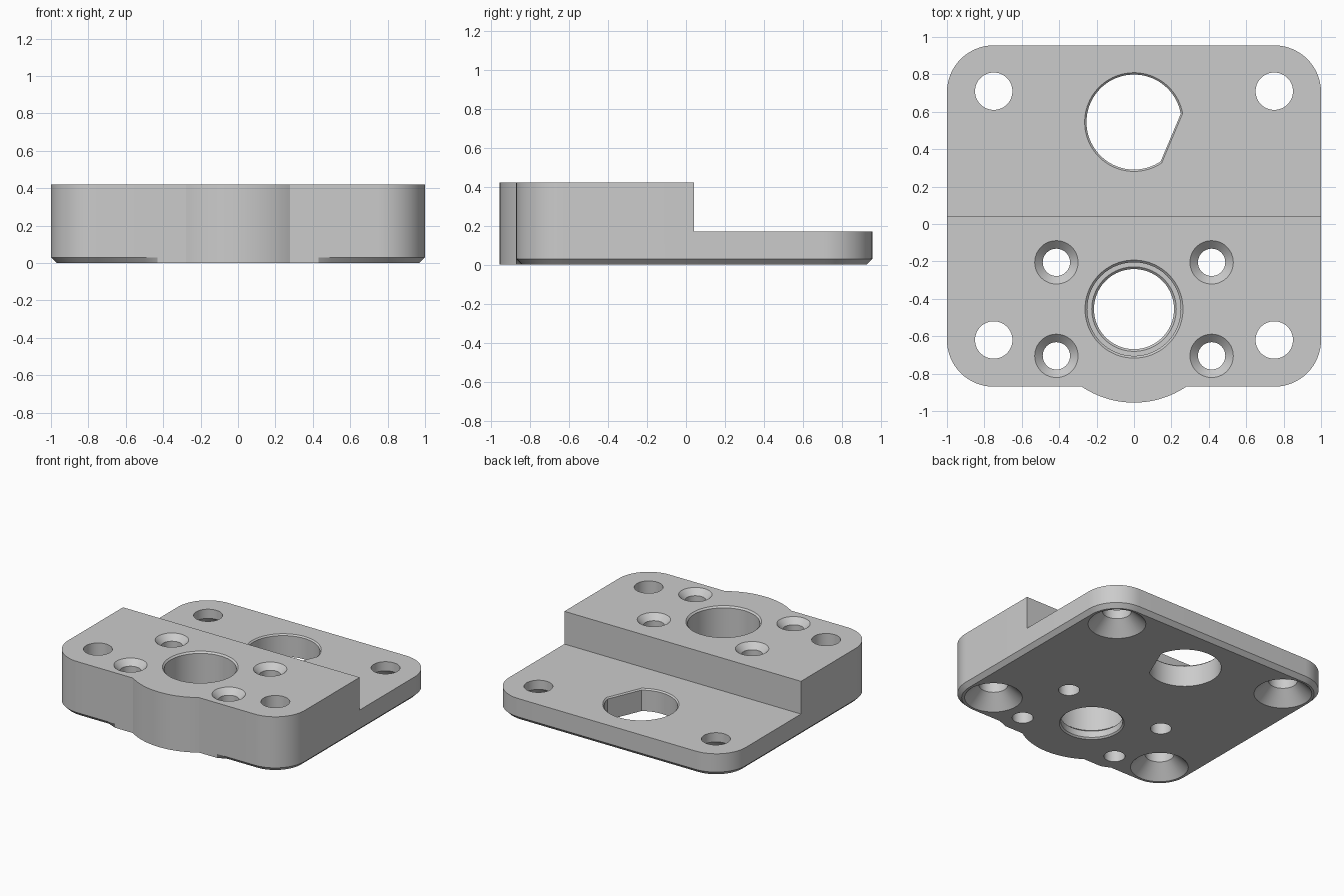
import bpy, bmesh, math
from math import cos, sin, pi

if "Cube" in bpy.data.objects:
    bpy.data.objects.remove(bpy.data.objects["Cube"])

TOP, STEP = 0.42, 0.17        # heights of the thick and thin halves


def arc(cx, cy, r, a0, a1, n):
    return [(cx + r * cos(a0 + (a1 - a0) * i / n),
             cy + r * sin(a0 + (a1 - a0) * i / n)) for i in range(n + 1)]


def loft(bm, rings):
    """Closed solid through stacked rings: [(points, z), ...]"""
    vs = [[bm.verts.new((x, y, z)) for x, y in pts] for pts, z in rings]
    n = len(vs[0])
    for a, b in zip(vs, vs[1:]):
        for i in range(n):
            j = (i + 1) % n
            bm.faces.new((a[i], a[j], b[j], b[i]))
    bm.faces.new(vs[0][::-1])
    bm.faces.new(vs[-1])


def revolve(bm, cx, cy, profile, n=64):
    """Round cutter from (radius, height) pairs"""
    loft(bm, [(arc(cx, cy, r, 0, 2 * pi, n)[:-1], z) for r, z in profile])


def make(name, bm):
    bmesh.ops.recalc_face_normals(bm, faces=bm.faces[:])
    me = bpy.data.meshes.new(name)
    bm.to_mesh(me)
    bm.free()
    ob = bpy.data.objects.new(name, me)
    bpy.context.collection.objects.link(ob)
    return ob


def outline(inset):
    """Plate outline; the inset fades out beside the front bulge"""
    r = 0.25 - inset
    pts = arc(0.75, -0.62, r, -pi / 2, 0, 16)
    pts += arc(0.75, 0.705, r, 0, pi / 2, 16)
    pts += arc(-0.75, 0.705, r, pi / 2, pi, 16)
    pts += arc(-0.75, -0.62, r, pi, 1.5 * pi, 16)
    pts += [(-0.5, -0.87 + inset), (-0.43, -0.87)]
    half = math.acos(0.83)
    pts += arc(0, -0.455, 0.5, -pi / 2 - half, -pi / 2 + half, 24)
    pts += [(0.43, -0.87), (0.5, -0.87 + inset)]
    return pts


# Plate with chamfered lower edge
bm = bmesh.new()
loft(bm, [(outline(0.03), 0), (outline(0), 0.03), (outline(0), TOP)])
plate = make("mounting_plate", bm)

# Step cutter lowering the rear half
bm = bmesh.new()
loft(bm, [([(-1.2, 0.04), (1.2, 0.04), (1.2, 1.2), (-1.2, 1.2)], z) for z in (STEP, 0.6)])
step = make("step_cutter", bm)

# Hole cutters
bm = bmesh.new()
for sx in (-1, 1):
    for y in (-0.62, 0.71):      # corner holes, countersunk below
        revolve(bm, sx * 0.75, y, [(0.21, -0.01), (0.10, 0.10), (0.10, 0.5)])
    for y in (-0.705, -0.205):   # small screw holes, countersunk above
        revolve(bm, sx * 0.415, y, [(0.073, -0.05), (0.073, TOP - 0.043),
                                    (0.126, TOP + 0.01)], 48)
# Stepped front bore with chamfered rims
revolve(bm, 0, -0.455, [(0.235, -0.01), (0.214, 0.011), (0.214, 0.06), (0.226, 0.072),
                        (0.25, 0.0721), (0.25, TOP - 0.012), (0.272, TOP + 0.01)], 96)


# Rear bore with one flat side and a chamfered upper rim
def d_shape(r):
    return arc(0, 0.545, r, -0.40 + 0.575, -0.40 - 0.575 + 2 * pi, 72)


loft(bm, [(d_shape(0.254), -0.05), (d_shape(0.254), STEP - 0.01),
          (d_shape(0.274), STEP + 0.01)])
holes = make("hole_cutters", bm)

# Cut, bake and remove the helpers
for cutter in (step, holes):
    cutter.hide_render = True
    mod = plate.modifiers.new("cut", 'BOOLEAN')
    mod.operation = 'DIFFERENCE'
    mod.solver = 'EXACT'
    mod.object = cutter
deps = bpy.context.evaluated_depsgraph_get()
baked = bpy.data.meshes.new_from_object(plate.evaluated_get(deps))
plate.modifiers.clear()
plate.data = baked
for cutter in (step, holes):
    bpy.data.objects.remove(cutter, do_unlink=True)

# Single grey material
grey = bpy.data.materials.new("light_grey")
grey.diffuse_color = (0.6, 0.6, 0.6, 1)
grey.use_nodes = True
grey.node_tree.nodes["Principled BSDF"].inputs["Base Color"].default_value = grey.diffuse_color
plate.data.materials.clear()
plate.data.materials.append(grey)
for p in plate.data.polygons:
    p.material_index = 0

bpy.ops.object.select_all(action='DESELECT')
plate.select_set(True)
bpy.context.view_layer.objects.active = plate
bpy.ops.object.shade_smooth_by_angle(angle=math.radians(25))
